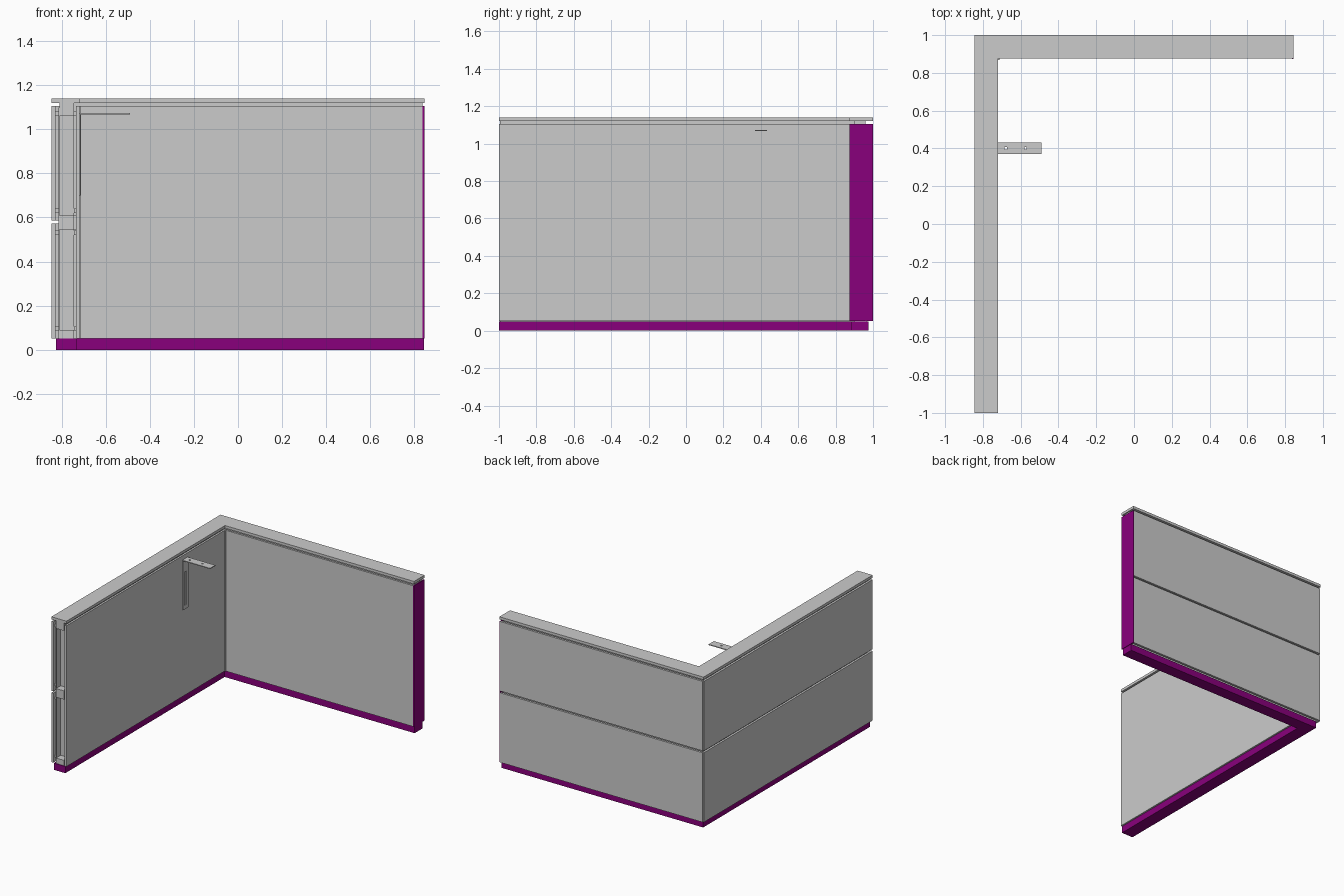
import bpy, bmesh
from mathutils import Vector

if "Cube" in bpy.data.objects:
    bpy.data.objects.remove(bpy.data.objects["Cube"])

purple = bpy.data.materials.new("purple")
purple.diffuse_color = (0.25, 0.0, 0.2, 1)
purple.use_nodes = True
purple.node_tree.nodes["Principled BSDF"].inputs["Base Color"].default_value = purple.diffuse_color


def box(name, x, y, z, mat=None):
    """Box from (min, max) ranges on each axis."""
    bm = bmesh.new()
    bmesh.ops.create_cube(bm, size=1)
    for v in bm.verts:
        v.co = Vector([(r[0] + r[1]) / 2 + c * (r[1] - r[0])
                       for r, c in zip((x, y, z), v.co)])
    me = bpy.data.meshes.new(name)
    bm.to_mesh(me)
    bm.free()
    ob = bpy.data.objects.new(name, me)
    bpy.context.collection.objects.link(ob)
    if mat:
        me.materials.append(mat)
    return ob


def cut(target, cutter):
    cutter.hide_render = True
    cutter.hide_set(True)
    cutter.display_type = 'WIRE'
    m = target.modifiers.new("cut", 'BOOLEAN')
    m.object = cutter
    m.solver = 'EXACT'


X0, X1 = -0.845, 0.845      # outer extent in x
XI, YI = -0.72, 0.875       # inner faces of the two wings
ROWS = ((0.052, 0.572), (0.586, 1.106))

# Worktops
box("side_top", (X0, XI), (-1, 1), (1.12, 1.14))
box("back_top", (XI, X1), (YI, 1), (1.12, 1.14))

# Plinths
box("side_plinth", (-0.825, -0.73), (-1, 0.975), (0, 0.05), purple)
box("back_plinth", (-0.73, X1 - 0.002), (0.885, 0.975), (0, 0.05), purple)

# Outer cladding, two rows, with a small notch at the corner
for i, z in enumerate(ROWS):
    box(f"side_cladding_{i}", (X0, -0.829), (-1, 0.992), z)
    box(f"back_cladding_{i}", (-0.837, 0.838), (0.984, 1), z)

# Inner panels
box("side_inner_panel", (-0.735, XI), (-1, 0.888), (0.052, 1.106))
box("back_inner_panel", (XI, 0.838), (YI, 0.89), (0.052, 1.106))
box("inner_corner_trim", (XI, XI + 0.008), (YI - 0.008, YI), (0.052, 1.106))

# Coloured end panel
box("end_panel", (0.837, X1), (0.873, 0.999), (0.052, 1.106), purple)

# Backing sheets seen through the joints
box("side_backing", (-0.815, -0.81), (-0.99, 0.965), (0.05, 1.1))
box("back_backing", (-0.815, 0.837), (0.96, 0.965), (0.05, 1.1))

# Frame rails in both wings; the top rail carries the worktop
for n, z in (("bottom", (0.05, 0.09)), ("middle", (0.545, 0.61)), ("top", (1.06, 1.12))):
    box(f"side_{n}_rail", (-0.81, -0.745), (-0.995, 0.96), z)
    box(f"back_{n}_rail", (-0.745, 0.836), (0.9, 0.96), z)

# Frame studs
for i, y in enumerate((-0.94, -0.3, 0.3, 0.9)):
    box(f"side_stud_{i}", (-0.81, -0.745), (y, y + 0.03), (0.09, 1.06))

# Cladding clips at the edges of each panel
for i, z in enumerate((0.085, 0.52, 0.62, 1.06)):
    box(f"cladding_clip_{i}", (-0.829, -0.815), (-0.98, 0.95), (z, z + 0.02))
    box(f"panel_clip_{i}", (-0.745, -0.735), (-0.98, 0.88), (z, z + 0.02))

# Slotted angle bracket
arm = box("bracket_arm", (XI, -0.49), (0.37, 0.432), (1.068, 1.074))
leg = box("bracket_leg", (XI, XI + 0.006), (0.37, 0.432), (0.70, 1.068))
cut(leg, box("leg_slot_cutter", (XI - 0.005, XI + 0.02), (0.389, 0.413), (0.73, 0.98)))
for i, x in enumerate((-0.685, -0.58)):
    cut(arm, box(f"arm_hole_cutter_{i}", (x, x + 0.012), (0.395, 0.407), (1.06, 1.08)))
